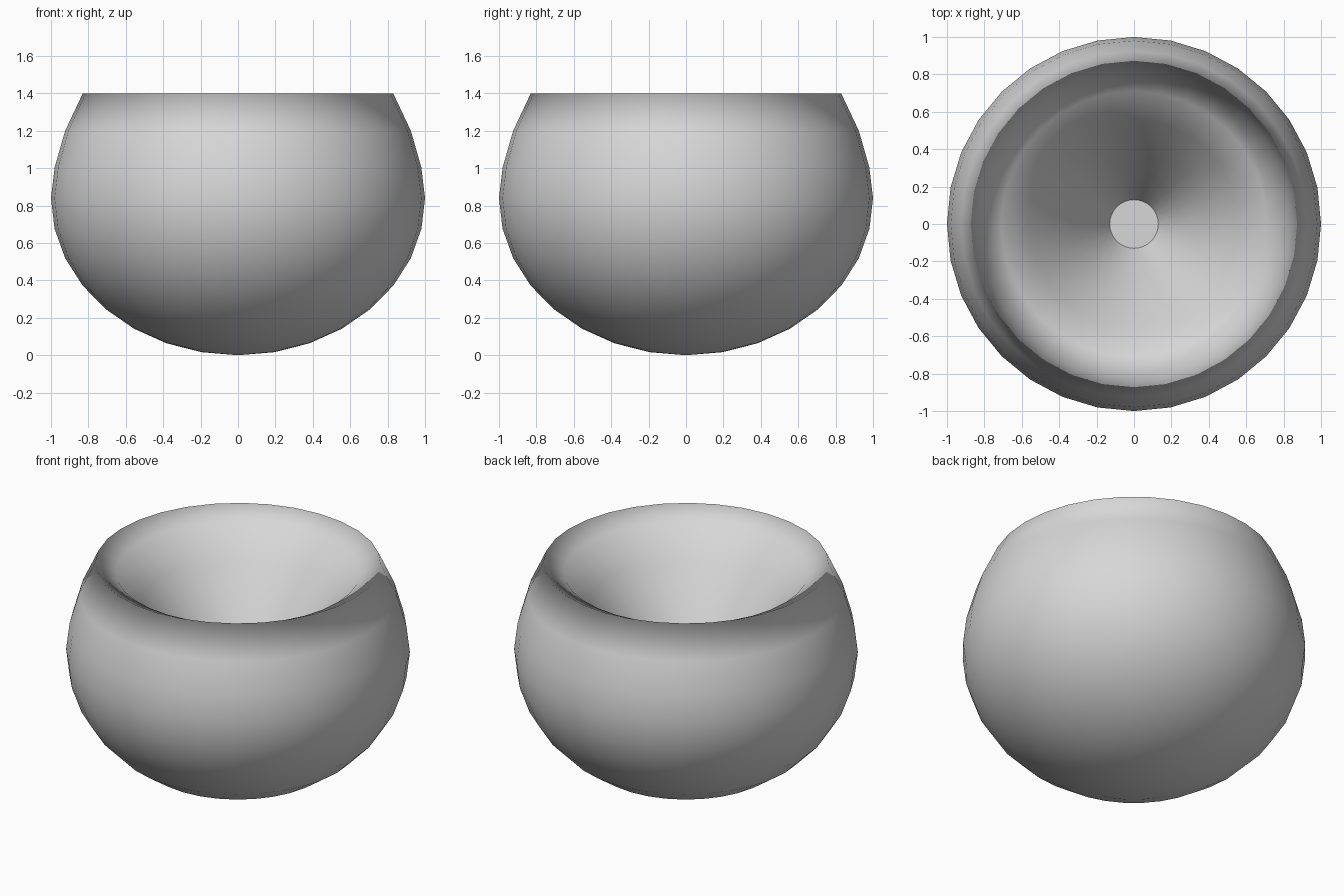
import bpy
import bmesh
from math import sin, cos, pi

SIDES = 32
MID = 0.84  # height of the widest ring

cube = bpy.data.objects.get("Cube")
if cube:
    bpy.data.objects.remove(cube, do_unlink=True)

grey = bpy.data.materials.new("light_grey")
grey.use_nodes = True
grey.diffuse_color = (0.68, 0.68, 0.68, 1)
grey.node_tree.nodes["Principled BSDF"].inputs["Base Color"].default_value = grey.diffuse_color


def add_ring(bm, radius, z):
    return [bm.verts.new((radius * cos(2 * pi * i / SIDES),
                          radius * sin(2 * pi * i / SIDES), z)) for i in range(SIDES)]


def bridge(bm, low, high):
    for i in range(SIDES):
        j = (i + 1) % SIDES
        bm.faces.new((low[i], low[j], high[j], high[i]))


def finish(bm, name):
    mesh = bpy.data.meshes.new(name)
    for face in bm.faces:
        face.smooth = True
    bm.to_mesh(mesh)
    bm.free()
    mesh.materials.append(grey)
    bpy.context.collection.objects.link(bpy.data.objects.new(name, mesh))


# Bowl: rounded outer wall, rim, short sloping lip and funnel that steepens inward
bm = bmesh.new()
outer = [(sin(k * pi / 16), MID * (1 - cos(k * pi / 16))) for k in range(1, 9)]
outer += [(0.98, 1.005), (0.924, 1.2), (0.83, 1.4)]
inner = [(0.13, 0.48), (0.25, 0.69), (0.38, 0.9), (0.56, 1.16), (0.71, 1.34)]

pole = bm.verts.new((0, 0, 0))
outer_rings = [add_ring(bm, r, z) for r, z in outer]
inner_rings = [add_ring(bm, r, z) for r, z in inner] + [outer_rings[-1]]
first = outer_rings[0]
for i in range(SIDES):
    bm.faces.new((pole, first[(i + 1) % SIDES], first[i]))
# The inside shares the outer wall's winding, so shading rolls over the rim
for rings in (outer_rings, inner_rings):
    for low, high in zip(rings, rings[1:]):
        bridge(bm, low, high)
finish(bm, "bowl")

# Flat floor at the bottom of the funnel
bm = bmesh.new()
bm.faces.new(add_ring(bm, *inner[0]))
finish(bm, "bowl_floor")
